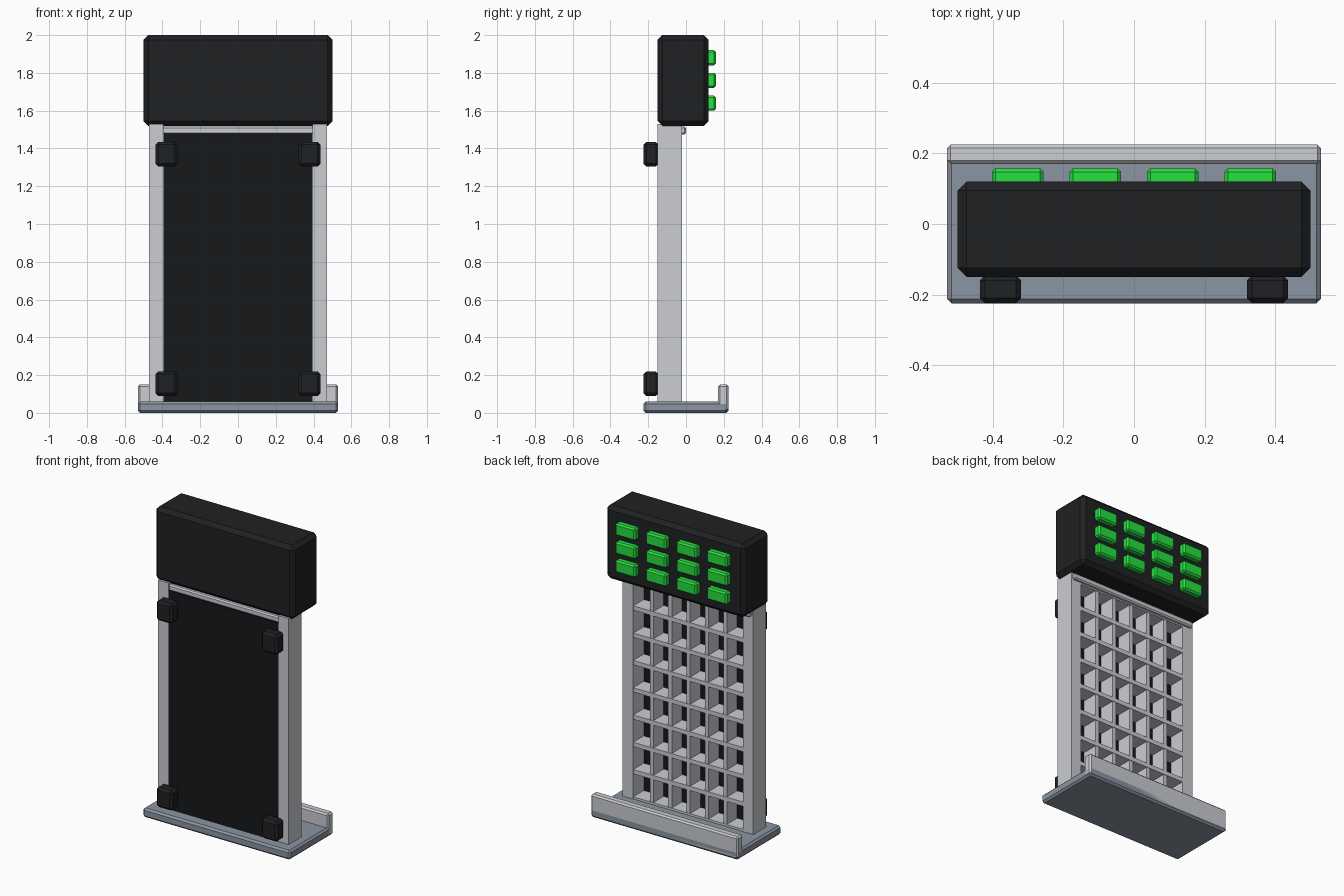
import bpy, bmesh
from mathutils import Matrix, Vector

if "Cube" in bpy.data.objects:
    bpy.data.objects.remove(bpy.data.objects["Cube"])


def material(name, rgb):
    m = bpy.data.materials.new(name)
    m.diffuse_color = (*rgb, 1)
    m.use_nodes = True
    m.node_tree.nodes["Principled BSDF"].inputs["Base Color"].default_value = m.diffuse_color
    return m


CASE = material("case_black", (0.014, 0.015, 0.017))
PANEL = material("panel_black", (0.008, 0.009, 0.011))
GREEN = material("button_green", (0.02, 0.75, 0.05))
FRAME = material("frame_light_grey", (0.60, 0.61, 0.65))
BASE = material("base_blue_grey", (0.26, 0.30, 0.36))


def boxes(name, spans, mat, bevel=0.0):
    """One object made of boxes, each given as x0, x1, y0, y1, z0, z1."""
    bm = bmesh.new()
    for x0, x1, y0, y1, z0, z1 in spans:
        centre = Vector(((x0 + x1) / 2, (y0 + y1) / 2, (z0 + z1) / 2))
        size = Matrix.Diagonal((x1 - x0, y1 - y0, z1 - z0, 1))
        bmesh.ops.create_cube(bm, size=1, matrix=Matrix.Translation(centre) @ size)
    mesh = bpy.data.meshes.new(name)
    bm.to_mesh(mesh)
    bm.free()
    ob = bpy.data.objects.new(name, mesh)
    bpy.context.collection.objects.link(ob)
    mesh.materials.append(mat)
    if bevel:
        mod = ob.modifiers.new("chamfer", "BEVEL")
        mod.width = bevel
        mod.segments = 1
    return ob


def mirror_x(ob):
    ob.modifiers.new("mirror", "MIRROR").use_axis = (True, False, False)


# Base plate and its raised rear lip
boxes("base_plate", [(-0.53, 0.53, -0.225, 0.225, 0, 0.06)], BASE, 0.012)
boxes("base_lip", [(-0.53, 0.53, 0.17, 0.225, 0.01, 0.15)], FRAME, 0.01)

# Upright posts and the rail under the head
mirror_x(boxes("side_post", [(0.395, 0.47, -0.15, -0.02, 0.04, 1.53)], FRAME))
boxes("top_rail", [(-0.46, 0.46, -0.14, 0.0, 1.475, 1.515)], FRAME, 0.008)

# Thin front panel closing the lattice
boxes("front_panel", [(-0.4, 0.4, -0.149, -0.13, 0.04, 1.48)], PANEL)

# Open lattice: 6 columns by 8 rows of cells
COLS, ROWS, X, Z0, Z1 = 6, 8, 0.397, 0.06, 1.48
uprights = [-X + 2 * X * i / COLS for i in range(1, COLS)]
levels = [Z0 + (Z1 - Z0) * j / ROWS for j in range(ROWS + 1)]
boxes("lattice_uprights",
      [(x - 0.013, x + 0.013, -0.135, -0.025, Z0 - 0.01, Z1) for x in uprights], FRAME)
boxes("lattice_shelves",
      [(-X, X, -0.135, -0.022, z - 0.014, z + 0.014) for z in levels], FRAME)

# Head box with a grid of buttons on its rear face
boxes("head_box", [(-0.5, 0.5, -0.15, 0.12, 1.52, 2.0)], CASE, 0.025)
boxes("buttons",
      [(x - 0.073, x + 0.073, 0.105, 0.158, z - 0.04, z + 0.04)
       for x in (-0.33, -0.11, 0.11, 0.33) for z in (1.64, 1.76, 1.88)],
      GREEN, 0.01)

# Four bumper pads on the front
mirror_x(boxes("bumper_pads",
               [(0.32, 0.437, -0.225, -0.145, z, z + 0.13) for z in (0.09, 1.305)],
               CASE, 0.015))
